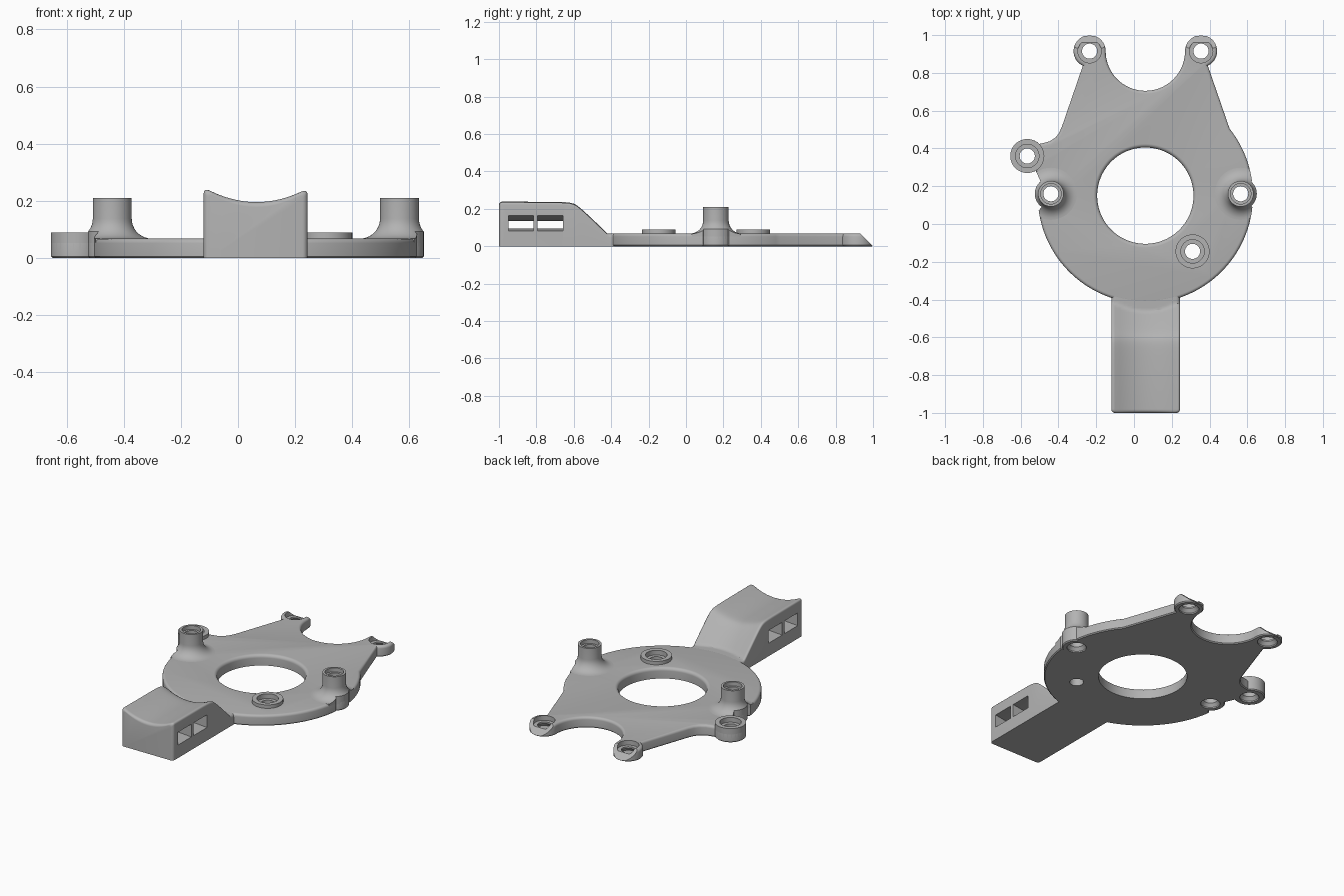
import bpy, bmesh, math
from mathutils import Vector

cube = bpy.data.objects.get("Cube")
if cube:
    bpy.data.objects.remove(cube, do_unlink=True)

grey = bpy.data.materials.new("plain grey")
grey.use_nodes = True
colour = (0.45, 0.45, 0.45, 1)
grey.diffuse_color = colour
grey.node_tree.nodes["Principled BSDF"].inputs["Base Color"].default_value = colour

THICK = 0.068
CENTRE = (0.06, 0.15)
RADIUS = 0.57
EARS = [(0.355, 0.915), (-0.235, 0.915)]
POSTS = [(0.565, 0.16), (-0.44, 0.16)]
BOSSES = [(-0.565, 0.36), (0.31, -0.145)]


def finish(name, bm):
    bmesh.ops.recalc_face_normals(bm, faces=bm.faces[:])
    mesh = bpy.data.meshes.new(name)
    bm.to_mesh(mesh)
    bm.free()
    mesh.materials.append(grey)
    ob = bpy.data.objects.new(name, mesh)
    bpy.context.collection.objects.link(ob)
    return ob


def arc(c, r, start, end, step=5):
    n = max(2, round(abs(end - start) / step))
    angles = [math.radians(start + (end - start) * i / n) for i in range(n + 1)]
    return [(c[0] + r * math.cos(a), c[1] + r * math.sin(a)) for a in angles]


def prism(name, points, vec, round_top=0, round_bottom=0):
    bm = bmesh.new()
    face = bm.faces.new([bm.verts.new(p) for p in points])
    out = bmesh.ops.extrude_face_region(bm, geom=[face])
    bmesh.ops.translate(bm, verts=[v for v in out["geom"] if isinstance(v, bmesh.types.BMVert)], vec=vec)
    bmesh.ops.recalc_face_normals(bm, faces=bm.faces[:])
    for size, level, segs in ((round_top, vec[2], 4), (round_bottom, 0, 1)):
        if size:
            edges = [e for e in bm.edges if all(abs(v.co.z - level) < 1e-5 for v in e.verts)]
            bmesh.ops.bevel(bm, geom=edges, offset=size, segments=segs, profile=0.5,
                            affect='EDGES', clamp_overlap=False)
    return finish(name, bm)


def lathe(name, pos, profile, steps=48):
    # Closed solid: the profile starts and ends on the axis
    bm = bmesh.new()
    pts = [(0, profile[0][1])] + profile + [(0, profile[-1][1])]
    verts = [bm.verts.new((pos[0] + r, pos[1], z)) for r, z in pts]
    edges = [bm.edges.new(pair) for pair in zip(verts, verts[1:])]
    bmesh.ops.spin(bm, geom=verts + edges, cent=(pos[0], pos[1], 0), axis=(0, 0, 1),
                   angle=math.tau, steps=steps)
    bmesh.ops.remove_doubles(bm, verts=bm.verts[:], dist=1e-5)
    return finish(name, bm)


def combine(ob, cutters, operation='DIFFERENCE'):
    for c in cutters:
        mod = ob.modifiers.new("cut", 'BOOLEAN')
        mod.object, mod.operation, mod.solver = c, operation, 'EXACT'
    bpy.context.view_layer.update()
    dg = bpy.context.evaluated_depsgraph_get()
    mesh = bpy.data.meshes.new_from_object(ob.evaluated_get(dg))
    ob.modifiers.clear()
    ob.data = mesh
    for c in cutters:
        bpy.data.objects.remove(c, do_unlink=True)


def hole(pos, top, bore, depth, under):
    # Through hole with a top counterbore and a flared underside
    return lathe("hole_cutter", pos, [(under, -0.02), (under, 0.008), (0.04, 0.028),
                                      (0.04, top - depth), (bore, top - depth), (bore, top + 0.02)])


# Plate outline: disc, post collars, two ears, side lug
outline = (
    arc(CENTRE, RADIUS, 188, 354, 3)
    + arc(POSTS[0], 0.085, -50, 50)
    + arc(CENTRE, RADIUS, 8, 38.5, 3)
    + arc(EARS[0], 0.085, -65, 180)
    + arc((0.06, 0.915), 0.21, 0, -180)[1:-1]
    + arc(EARS[1], 0.085, 0, 245)
    + [(-0.38, 0.52), (-0.395, 0.485), (-0.415, 0.458), (-0.445, 0.438), (-0.475, 0.43)]
    + arc(BOSSES[0], 0.09, 45, 300)
    + arc(POSTS[1], 0.085, 130, 235)
)
flat = [(x, y, 0) for x, y in outline]
plate = prism("base_plate", flat, (0, 0, THICK), 0.016, 0.006)

# Central opening with rounded rim, ear tip slope and all holes
rim = [(0.255 + 0.02 * (1 - math.cos(a)), THICK - 0.02 + 0.02 * math.sin(a))
       for a in (math.radians(15 * i) for i in range(7))]
opening = lathe("opening_cutter", CENTRE, [(0.255, -0.02)] + rim + [(0.275, 0.1)], 96)
slope = prism("slope_cutter", [(-1, 1.02, -0.02), (-1, 0.9, 0.1), (-1, 1.1, 0.1)], (2, 0, 0))
combine(plate, [opening, slope]
        + [hole(p, THICK, 0.062, 0.03, 0.058) for p in EARS]
        + [hole(p, 0.09, 0.062, 0.03, 0.056) for p in BOSSES[:1]]
        + [hole(p, 0.09, 0.062, 0.03, 0.04) for p in BOSSES[1:]]
        + [hole(p, 0.21, 0.054, 0.025, 0.056) for p in POSTS])

# Raised screw bosses
for name, p in zip(("side_boss", "inner_boss"), BOSSES):
    boss = lathe(name, p, [(0.09, 0.03), (0.09, 0.09)])
    combine(boss, [hole(p, 0.09, 0.062, 0.03, 0.04)])

# Tall posts with a flared foot trimmed to the plate edge
flare = [(0.138 - 0.07 * math.cos(a), 0.138 - 0.07 * math.sin(a))
         for a in (math.radians(90 - 10 * i) for i in range(10))]
for name, p in zip(("left_post", "right_post"), POSTS):
    post = lathe(name, p, [(0.138, 0.04)] + flare + [(0.068, 0.21)])
    combine(post, [prism("trim", flat, (0, 0, 0.3))], 'INTERSECT')
    combine(post, [hole(p, 0.21, 0.054, 0.025, 0.04)])

# Handle: sections along y with a saddle top, sloping down to the plate
X0, X1, MID = -0.12, 0.243, 0.0615


def drop(d, r):
    return r - math.sqrt(r * r - (r - d) ** 2) if d < r else 0


edge = [0, 0.001, 0.004, 0.009, 0.014, 0.02]
span = X1 - X0
xs = ([X0 + d for d in edge] + [X0 + span * i / 16 for i in range(2, 15)]
      + [X1 - d for d in reversed(edge)])
ys = [-1 + d for d in edge] + [-0.7] + [-0.66 + 0.012 * i for i in range(26)]
bm = bmesh.new()
rings = []
for y in ys:
    e = drop(y + 1, 0.018)
    t = (y + 0.595) * 0.97
    fall = 0.5 * (t + math.sqrt(t * t + 0.0008))
    squeeze = 1 - 2 * e / span
    ring = [(x, max(0.196 + 1.5 * (x - 0.065) ** 2 - fall, THICK - 0.0005)
             - drop(min(x - X0, X1 - x), 0.02) - e) for x in xs]
    ring = [(X0, 0)] + ring + [(X1, 0)]
    rings.append([bm.verts.new((MID + (x - MID) * squeeze, y, z)) for x, z in ring])
for a, b in zip(rings, rings[1:]):
    for i in range(len(a)):
        j = (i + 1) % len(a)
        bm.faces.new((a[i], a[j], b[j], b[i]))
bm.faces.new(rings[0])
bm.faces.new(rings[-1])
handle = finish("handle", bm)

# Two strap slots through the handle, narrowing in the middle
section = [(-0.13, 0.082), (MID, 0.095), (0.253, 0.082), (0.253, 0.165), (MID, 0.135), (-0.13, 0.165)]
combine(handle, [prism("slot_cutter", [(x, y, z) for x, z in section], (0, 0.135, 0))
                 for y in (-0.95, -0.793)])

# Smooth shading with sharp edges kept
for ob in bpy.context.collection.objects:
    if ob.type == 'MESH' and ob.data.materials and ob.data.materials[0] == grey:
        bpy.ops.object.select_all(action='DESELECT')
        ob.select_set(True)
        bpy.context.view_layer.objects.active = ob
        bpy.ops.object.shade_smooth_by_angle(angle=math.radians(32))
